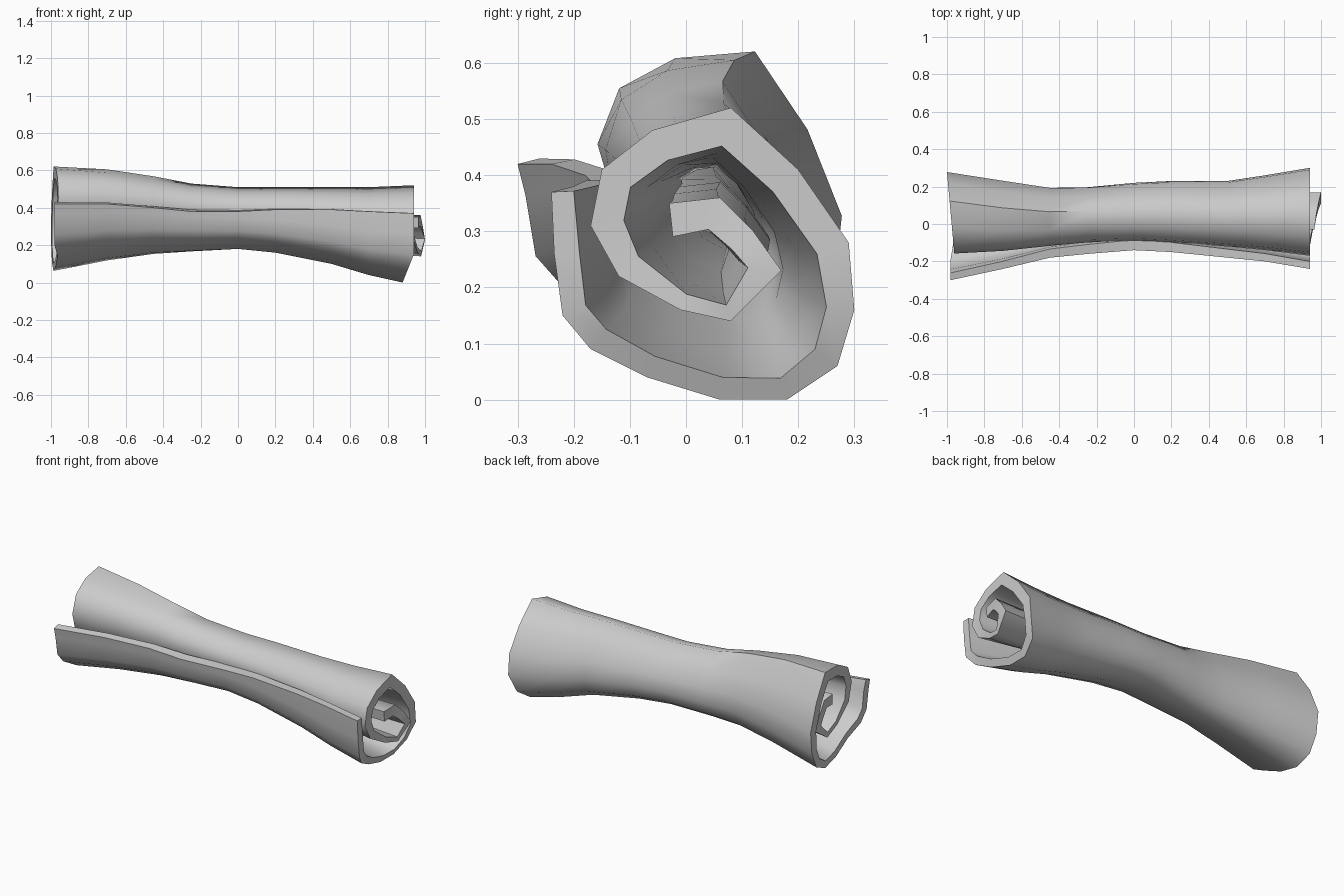
import bpy
from math import cos, sin
from mathutils import Vector

default_cube = bpy.data.objects.get("Cube")
if default_cube:
    bpy.data.objects.remove(default_cube, do_unlink=True)

# Spiral profile of the rolled sheet: y, z of the outer side, sheet thickness
SPIRAL = [
    (-.24, .37, .04), (-.235, .26, .045), (-.22, .15, .045), (-.17, .09, .045),
    (-.07, .04, .04), (.06, 0, .04), (.18, 0, .04), (.27, .06, .05),
    (.3, .16, .05), (.29, .28, .06), (.2, .41, .06), (.08, .52, .07),
    (-.06, .48, .06), (-.15, .41, .06), (-.17, .31, .06), (-.12, .22, .05),
    (-.01, .16, .03), (.08, .14, .03), (.17, .23, .06), (.12, .3, .05),
    (.06, .36, .06), (-.03, .35, .06),
]
COUNT = len(SPIRAL)
CENTRE = Vector((.06, .27))

# Sections along the roll: x, flap front, roll front, back, bottom, top, flap tip
SECTIONS = [
    (-1, -.3, -.17, .29, .08, .63, .42), (-.7, -.24, -.15, .24, .13, .61, .42),
    (-.45, -.18, -.12, .2, .16, .57, .4), (-.25, -.16, -.1, .2, .17, .53, .38),
    (0, -.14, -.09, .22, .18, .51, .38), (.2, -.15, -.1, .23, .16, .51, .39),
    (.5, -.18, -.12, .23, .1, .51, .39), (.7, -.2, -.14, .26, .04, .51, .38),
    (.94, -.24, -.17, .3, 0, .52, .37),
]


def clamp(value):
    return max(0.0, min(1.0, value))


def remap(value, low, high, new_low, new_high):
    return new_low + (value - low) / (high - low) * (new_high - new_low)


def core_amount(i):
    """0 on the outer turns, 1 on the innermost turn."""
    return clamp((i - 15) / 3)


def outer_side(section):
    """Outer side of the sheet in one section, as (y, z) vectors."""
    x, flap, front, back, bottom, top, tip = section
    points = []
    for i, (py, pz, _) in enumerate(SPIRAL):
        # Loose flap and tight roll have separate widths, blended along the sheet
        loose = clamp(1 - i / 7)
        # The roll is slightly twisted towards the left end
        angle = -.2 * clamp(-x) * (1 - loose)
        offset = Vector((py, pz)) - CENTRE
        ry = CENTRE.x + offset.x * cos(angle) - offset.y * sin(angle)
        rz = CENTRE.y + offset.x * sin(angle) + offset.y * cos(angle)
        flap_y = remap(ry, -.24, .3, flap, back)
        roll_y = remap(ry, -.17, .3, front, back)
        y = loose * flap_y + (1 - loose) * roll_y
        z = tip if i == 0 else remap(rz, 0, .52, bottom, top)
        # The core keeps a straighter line than the outer turns
        points.append(Vector((y, z)).lerp(Vector((py, pz)), .35 * core_amount(i)))
    return points


def inner_side(outer, x):
    """Inner side, offset along the normals; the turns press together mid-length."""
    pressed = 1 + .4 * clamp(1 - abs(x) / .8)
    inner = []
    for i, point in enumerate(outer):
        before = (point - outer[max(i - 1, 0)]).normalized()
        after = (outer[min(i + 1, COUNT - 1)] - point).normalized()
        tangent = (before + after).normalized()
        normal = Vector((-tangent.y, tangent.x))
        inner.append(point + normal * SPIRAL[i][2] * pressed)
    return inner


def end_x(section, i, y, z):
    """Uneven ends: the inner turns are slid towards the right-hand end."""
    x = section[0]
    if section is SECTIONS[0]:
        return -.98 if i < 4 else -.975 - .09 * y + .04 * core_amount(i)
    if section is SECTIONS[-1]:
        slide = core_amount(i) - .2 * max(0, i - 18)
        return x - .06 * clamp(1 - z / .15) * (1 - core_amount(i)) + .06 * slide
    return x


def build_scroll():
    ring = COUNT * 2
    verts, faces = [], []
    for section in SECTIONS:
        outer = outer_side(section)
        inner = inner_side(outer, section[0])
        # The inner side runs backwards so each section is one closed loop
        loop = list(enumerate(outer)) + list(enumerate(inner))[::-1]
        verts += [(end_x(section, i, *p), p.x, p.y) for i, p in loop]

    # Long sides, including the two long edges of the sheet
    for s in range(len(SECTIONS) - 1):
        for k in range(ring):
            n = (k + 1) % ring
            a, b = s * ring, (s + 1) * ring
            faces.append((a + k, b + k, b + n, a + n)[::-1])

    # Sheet thickness at both ends
    base = (len(SECTIONS) - 1) * ring
    for i in range(COUNT - 1):
        strip = (i, i + 1, ring - 2 - i, ring - 1 - i)
        faces.append(strip[::-1])
        faces.append(tuple(base + k for k in strip))

    mesh = bpy.data.meshes.new("rolled_scroll")
    mesh.from_pydata(verts, [], faces)
    mesh.update()
    scroll = bpy.data.objects.new("rolled_scroll", mesh)
    bpy.context.collection.objects.link(scroll)
    return scroll


# Plain grey sheet
grey = bpy.data.materials.new("light_grey")
grey.use_nodes = True
colour = (.6, .6, .6, 1)
grey.diffuse_color = colour
grey.node_tree.nodes["Principled BSDF"].inputs["Base Color"].default_value = colour

scroll = build_scroll()
scroll.data.materials.append(grey)
bpy.ops.object.select_all(action="DESELECT")
scroll.select_set(True)
bpy.context.view_layer.objects.active = scroll
bpy.ops.object.shade_smooth_by_angle(angle=1.05)
